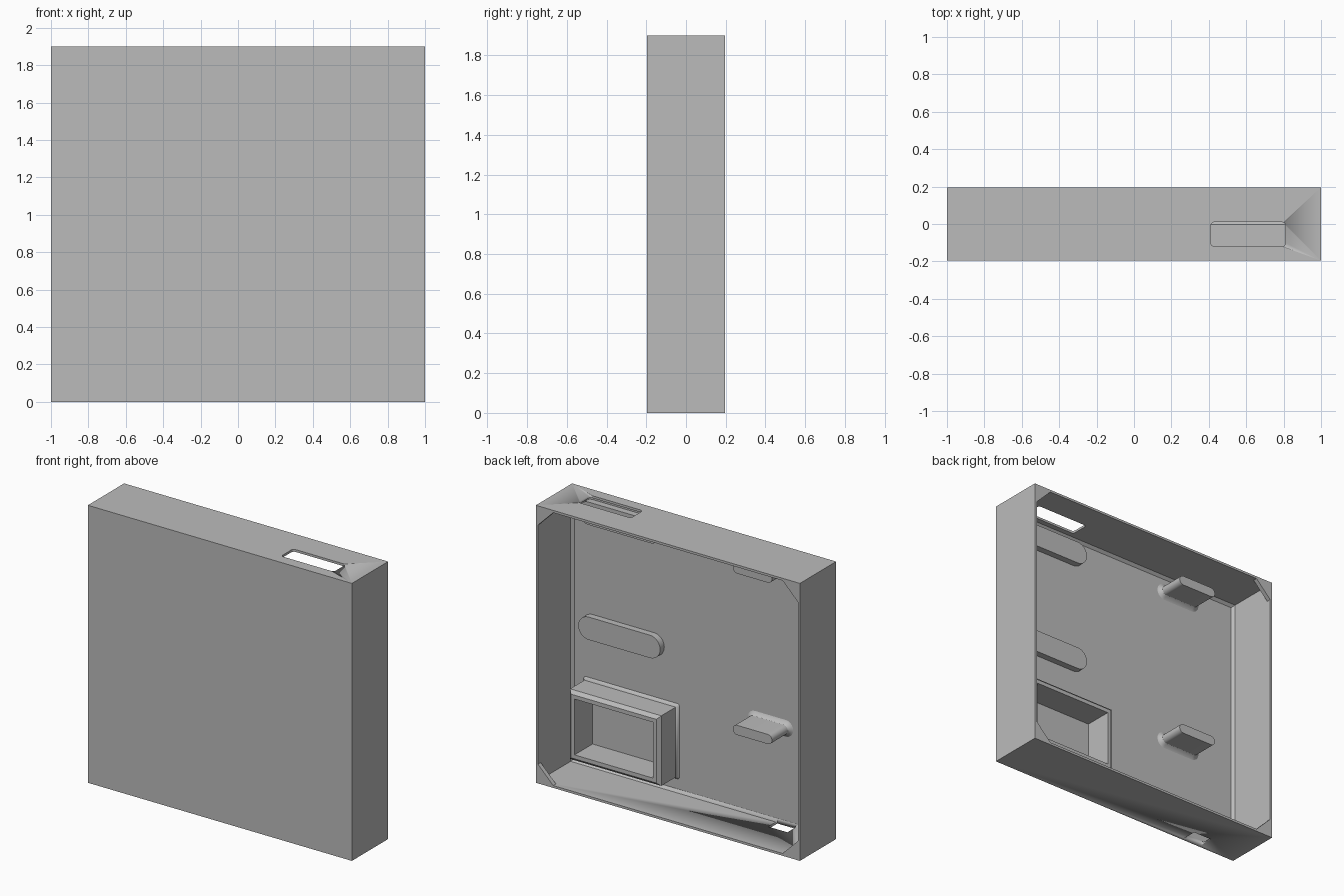
import bpy, bmesh, math

cube = bpy.data.objects.get("Cube")
if cube:
    bpy.data.objects.remove(cube, do_unlink=True)

grey = bpy.data.materials.new("plain_grey")
grey.use_nodes = True
grey.diffuse_color = (0.5, 0.5, 0.5, 1)
grey.node_tree.nodes["Principled BSDF"].inputs["Base Color"].default_value = (0.5, 0.5, 0.5, 1)

# Main dimensions
WIDTH, HEIGHT, HALF_DEPTH = 2.0, 1.9, 0.196
WALL, FLOOR, FILLET = 0.016, -0.175, 0.018
FEATURE_END = 0.02
ROOT = FLOOR - 0.005


def finish(name, bm):
    bmesh.ops.remove_doubles(bm, verts=bm.verts, dist=0.0001)
    bmesh.ops.recalc_face_normals(bm, faces=bm.faces)
    mesh = bpy.data.meshes.new(name)
    bm.to_mesh(mesh)
    bm.free()
    mesh.materials.append(grey)
    obj = bpy.data.objects.new(name, mesh)
    bpy.context.collection.objects.link(obj)
    bpy.ops.object.select_all(action='DESELECT')
    obj.select_set(True)
    bpy.context.view_layer.objects.active = obj
    bpy.ops.object.shade_smooth_by_angle(angle=math.radians(30))
    return obj


def rounded_rect(w, h, r, seg):
    """Corner-rounded rectangle around the origin, counter-clockwise."""
    points = []
    for k, (sx, sz) in enumerate([(1, 1), (-1, 1), (-1, -1), (1, -1)]):
        for i in range(seg + 1):
            a = math.pi / 2 * (k + i / seg)
            points.append((sx * (w / 2 - r) + r * math.cos(a),
                           sz * (h / 2 - r) + r * math.sin(a)))
    return points


def loft(name, cx, cz, w, h, rings, seg=8, start_cap=True, end_cap=True):
    """Bridge rounded rectangles along y; each ring is (y, inset, radius)."""
    bm = bmesh.new()
    loops = []
    for y, inset, r in rings:
        outline = rounded_rect(w - 2 * inset, h - 2 * inset, r, seg)
        loops.append([bm.verts.new((cx + x, y, cz + z)) for x, z in outline])
    for a, b in zip(loops, loops[1:]):
        for i in range(len(a)):
            j = (i + 1) % len(a)
            bm.faces.new((a[i], a[j], b[j], b[i]))
    if start_cap:
        bm.faces.new(loops[0])
    if end_cap:
        bm.faces.new(loops[-1])
    return finish(name, bm)


# Shell: open at the back, with a chamfer around the inner floor
shell = loft("shell", 0, HEIGHT / 2, WIDTH, HEIGHT, [
    (-HALF_DEPTH, 0, 0), (HALF_DEPTH, 0, 0), (HALF_DEPTH, WALL, 0),
    (FLOOR + FILLET, WALL, 0), (FLOOR, WALL + FILLET, 0)], seg=1)


# Slots through the top and bottom walls
def cut_slot(cx, cy, w, d, r, z0, z1):
    bm = bmesh.new()
    outline = rounded_rect(w, d, r, 6)
    low = [bm.verts.new((cx + x, cy + y, z0)) for x, y in outline]
    high = [bm.verts.new((cx + x, cy + y, z1)) for x, y in outline]
    for i in range(len(low)):
        j = (i + 1) % len(low)
        bm.faces.new((low[i], low[j], high[j], high[i]))
    bm.faces.new(low)
    bm.faces.new(high)
    cutter = finish("slot_cutter", bm)
    cutter.hide_render = True
    mod = shell.modifiers.new("slot", 'BOOLEAN')
    mod.operation = 'DIFFERENCE'
    mod.solver = 'EXACT'
    mod.object = cutter
    bpy.context.view_layer.objects.active = shell
    bpy.ops.object.modifier_apply(modifier=mod.name)
    bpy.data.objects.remove(cutter, do_unlink=True)


cut_slot(0.61, -0.055, 0.4, 0.13, 0.02, HEIGHT - 0.05, HEIGHT + 0.05)
cut_slot(-0.643, -0.1245, 0.145, 0.099, 0, -0.05, 0.05)

# Corner gussets flush with the back rim
LEG, GUSSET = 0.115, 0.03
for side, sx in (("left", 1), ("right", -1)):
    for level, sz in (("top", 1), ("bottom", -1)):
        bm = bmesh.new()
        x, z = sx * (WIDTH / 2 - WALL), HEIGHT / 2 + sz * (HEIGHT / 2 - WALL)
        tri = [(x, z), (x - sx * LEG, z), (x, z - sz * LEG)]
        face = bm.faces.new([bm.verts.new((px, HALF_DEPTH, pz)) for px, pz in tri])
        ext = bmesh.ops.extrude_face_region(bm, geom=[face], use_keep_orig=True)
        moved = [v for v in ext["geom"] if isinstance(v, bmesh.types.BMVert)]
        bmesh.ops.translate(bm, verts=moved, vec=(0, -GUSSET, 0))
        finish(f"{level}_{side}_gusset", bm)

# Rectangular open frame with flared root and chamfered rim
loft("open_frame", 0.534, 0.36, 0.727, 0.516, [
    (ROOT, 0, 0.018), (FLOOR, 0, 0.018), (FLOOR + FILLET, 0.018, 0),
    (FEATURE_END - 0.022, 0.018, 0), (FEATURE_END, 0.04, 0),
    (FEATURE_END, 0.067, 0), (ROOT, 0.067, 0)],
    seg=4, start_cap=False, end_cap=False)

# Raised pill-shaped pads and flared flat pegs, each in two rows
for row, pad_z, peg_z in (("lower", 0.978, 0.668), ("upper", 1.765, 1.773)):
    loft(f"{row}_pad", 0.597, pad_z, 0.62, 0.156,
         [(ROOT, 0, 0.078), (FLOOR + 0.045, 0, 0.078)], seg=10)
    loft(f"{row}_peg", -0.517, peg_z, 0.345, 0.114, [
        (ROOT, 0, 0.057), (FLOOR, 0, 0.057), (FLOOR + 0.007, 0.013, 0.044),
        (FLOOR + 0.024, 0.024, 0.033), (FEATURE_END, 0.024, 0.033)], seg=8)
